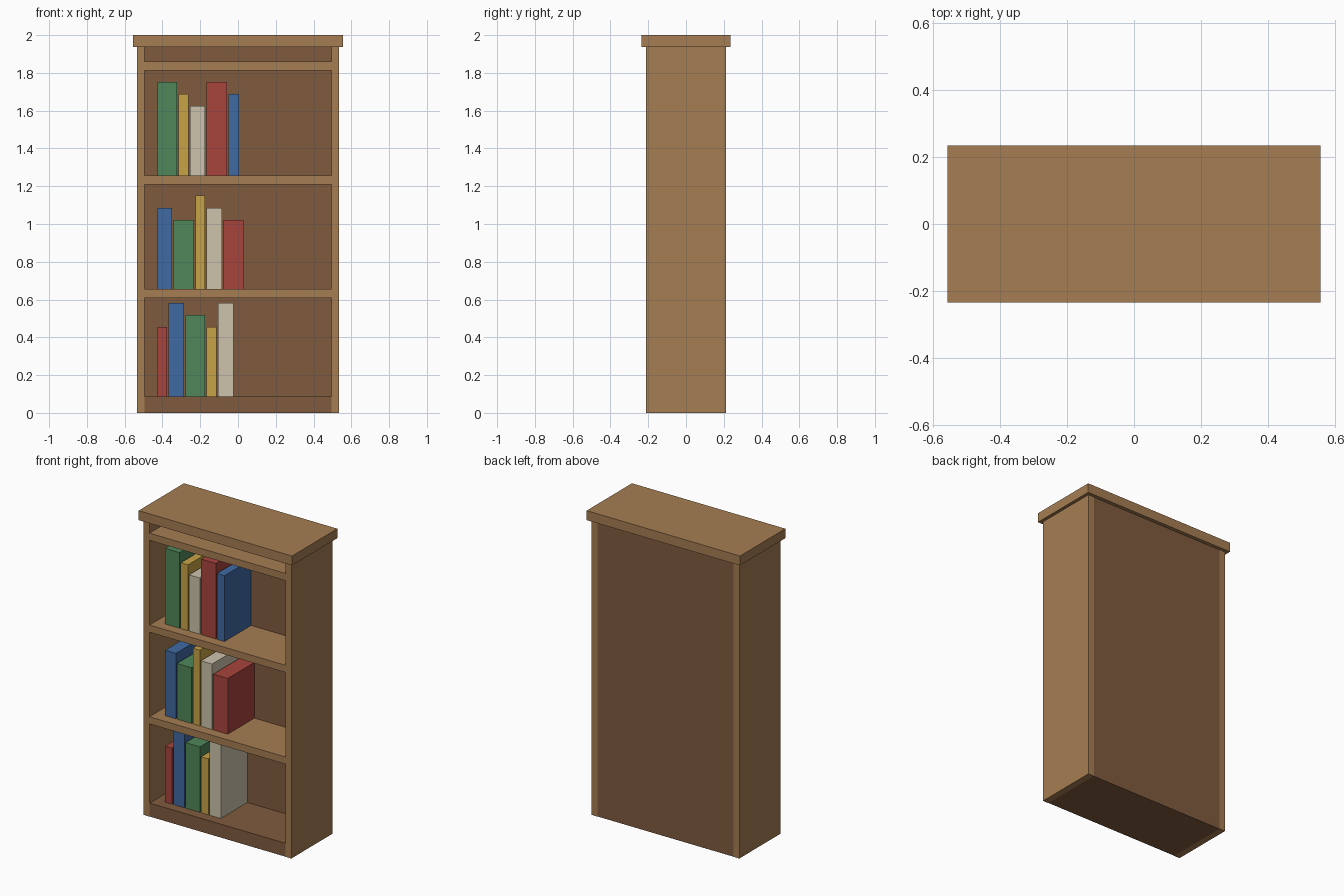
import bpy

if "Cube" in bpy.data.objects:
    bpy.data.objects.remove(bpy.data.objects["Cube"])


def linear(c):
    c /= 255
    return c / 12.92 if c <= 0.04045 else ((c + 0.055) / 1.055) ** 2.4


def material(name, r, g, b):
    m = bpy.data.materials.new(name)
    m.diffuse_color = (linear(r), linear(g), linear(b), 1)
    m.use_nodes = True
    m.node_tree.nodes["Principled BSDF"].inputs["Base Color"].default_value = m.diffuse_color
    return m


MATS = {
    "wood": material("light_wood", 165, 125, 82),
    "dark": material("dark_wood", 128, 91, 61),
    "red": material("book_red", 168, 68, 60),
    "blue": material("book_blue", 64, 106, 163),
    "green": material("book_green", 80, 135, 90),
    "yellow": material("book_yellow", 200, 163, 70),
    "cream": material("book_cream", 205, 196, 172),
}


def box(name, mat, x0, x1, y0, y1, z0, z1):
    """Axis-aligned box between two corners."""
    bpy.ops.mesh.primitive_cube_add(
        size=1, location=((x0 + x1) / 2, (y0 + y1) / 2, (z0 + z1) / 2))
    o = bpy.context.object
    o.name = name
    o.scale = (x1 - x0, y1 - y0, z1 - z0)
    bpy.ops.object.transform_apply(location=False, rotation=False, scale=True)
    o.data.materials.append(MATS[mat])
    return o


IN, OUT, D = 0.494, 0.536, 0.213   # inner and outer half width, half depth
BACK = 0.13                        # inner face of the back panel

# Carcass
box("left_side", "wood", -OUT, -IN, -D, D, 0, 1.94)
box("right_side", "wood", IN, OUT, -D, D, 0, 1.94)
box("top_board", "wood", -0.557, 0.557, -0.235, 0.235, 1.938, 2)
box("back_panel", "dark", -IN, IN, BACK, D - 0.002, 0.088, 1.94)
box("plinth", "dark", -IN, IN, -D + 0.002, D - 0.002, 0, 0.088)

# Shelves, by the height of their upper face
for i, z in enumerate((0.655, 1.257, 1.86)):
    box(f"shelf_{i + 1}", "wood", -IN, IN, -D + 0.001, BACK, z - 0.047, z)

# Rows of books: floor height, then (colour, width, top height)
ROWS = [
    (0.088, [("red", .051, .455), ("blue", .081, .581), ("green", .105, .518),
             ("yellow", .053, .455), ("cream", .082, .581)]),
    (0.655, [("blue", .078, 1.085), ("green", .107, 1.021), ("yellow", .051, 1.152),
             ("cream", .081, 1.085), ("red", .106, 1.021)]),
    (1.257, [("green", .105, 1.753), ("yellow", .053, 1.689), ("cream", .079, 1.626),
             ("red", .107, 1.753), ("blue", .055, 1.689)]),
]
for r, (floor, books) in enumerate(ROWS):
    x = -0.427
    for i, (colour, w, top) in enumerate(books):
        box(f"book_{r + 1}_{i + 1}", colour, x, x + w, -0.146, BACK - 0.001, floor, top)
        x += w + 0.008
